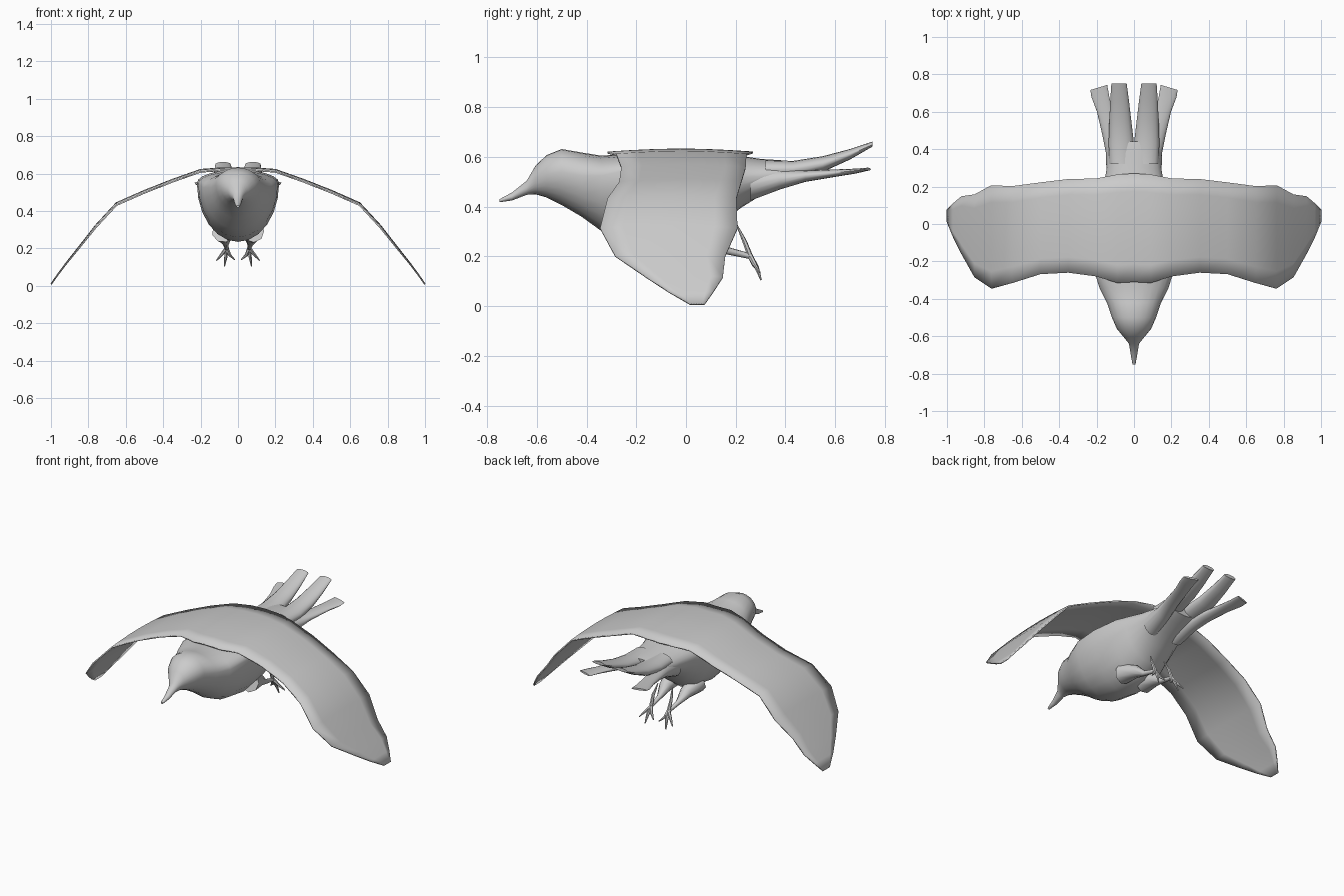
import bpy, bmesh
from math import cos, sin, pi
from mathutils import Vector

if "Cube" in bpy.data.objects:
    bpy.data.objects.remove(bpy.data.objects["Cube"])


def finish(bm, name, angle=0.9):
    bmesh.ops.recalc_face_normals(bm, faces=bm.faces)
    me = bpy.data.meshes.new(name)
    bm.to_mesh(me)
    bm.free()
    ob = bpy.data.objects.new(name, me)
    bpy.context.collection.objects.link(ob)
    bpy.ops.object.select_all(action='DESELECT')
    ob.select_set(True)
    bpy.context.view_layer.objects.active = ob
    bpy.ops.object.shade_smooth_by_angle(angle=angle)
    return ob


def loft(bm, rings):
    loops = [[bm.verts.new(p) for p in r] for r in rings]
    n = len(loops[0])
    for a, b in zip(loops, loops[1:]):
        for i in range(n):
            j = (i + 1) % n
            bm.faces.new((a[i], a[j], b[j], b[i]))
    bm.faces.new(loops[0])
    bm.faces.new(loops[-1][::-1])


def egg(x, y, w, top, mid, bot, n=24):
    # cross-section whose widest line sits at height mid
    out = []
    for i in range(n):
        a = 2 * pi * i / n
        s = sin(a)
        out.append((x + w * cos(a), y, mid + s * ((top - mid) if s > 0 else (mid - bot))))
    return out


def tube(bm, pts, radii, n=8):
    pts = [Vector(p) for p in pts]
    rings = []
    for i, p in enumerate(pts):
        d = (pts[min(i + 1, len(pts) - 1)] - pts[max(i - 1, 0)]).normalized()
        u = d.cross(Vector((0.3, 0.9, 0.2))).normalized()
        v = d.cross(u)
        rings.append([p + radii[i] * (u * cos(2 * pi * k / n) + v * sin(2 * pi * k / n)) for k in range(n)])
    loft(bm, rings)


# body with head and beak: y, half width, top, middle, bottom
body = [(-.75, .008, .43, .424, .418), (-.70, .017, .457, .44, .425),
        (-.64, .027, .505, .477, .448), (-.605, .055, .565, .51, .45),
        (-.56, .092, .608, .53, .437), (-.5, .118, .632, .54, .407),
        (-.42, .145, .618, .525, .36), (-.34, .185, .605, .525, .302),
        (-.25, .213, .612, .545, .26), (-.1, .22, .62, .55, .235),
        (.05, .205, .62, .545, .258), (.14, .18, .615, .53, .325),
        (.22, .158, .605, .52, .395), (.3, .146, .592, .52, .445),
        (.38, .136, .587, .53, .48), (.44, .11, .578, .55, .505)]
bm = bmesh.new()
loft(bm, [egg(0, *r) for r in body])
finish(bm, "body")

# wings: one thin sheet drooping to both tips: x, front y, rear y, z
half = [(0, -.31, .27, .624), (.09, -.315, .265, .623), (.2, -.28, .243, .615),
        (.35, -.26, .24, .562), (.5, -.268, .222, .503), (.65, -.315, .202, .437),
        (.76, -.345, .207, .318), (.85, -.285, .158, .205), (.92, -.16, .148, .118),
        (.965, -.07, .11, .058), (1.0, .015, .075, .008)]
span = [(-x, a, b, z) for x, a, b, z in half[:0:-1]] + half
bm = bmesh.new()
rows = []
for x, a, b, z in span:
    rows.append([bm.verts.new((x, a + (b - a) * k / 6, z + .012 * (sin(pi * k / 6) - .5) * min(1, (1 - abs(x)) * 4)))
                 for k in range(7)])
for p, q in zip(rows, rows[1:]):
    for k in range(6):
        bm.faces.new((p[k], q[k], q[k + 1], p[k + 1]))
wings = finish(bm, "wings")
mod = wings.modifiers.new("thickness", 'SOLIDIFY')
mod.thickness = .008
mod.offset = 0

# tail feathers: x, y, half width, top, middle, bottom
inner = [(.065, .32, .066, .588, .55, .49), (.068, .43, .068, .584, .55, .51),
         (.073, .55, .059, .603, .57, .54), (.077, .66, .05, .632, .61, .59),
         (.08, .75, .041, .662, .65, .642)]
outer = [(.085, .26, .062, .56, .49, .425), (.10, .38, .05, .55, .51, .47),
         (.125, .48, .045, .545, .525, .50), (.155, .6, .043, .55, .537, .52),
         (.18, .68, .048, .553, .545, .533), (.188, .73, .045, .557, .551, .545)]
for s, side in ((1, "right"), (-1, "left")):
    for name, rings in (("inner", inner), ("outer", outer)):
        bm = bmesh.new()
        loft(bm, [egg(s * r[0], *r[1:], n=16) for r in rings])
        if name == "outer":
            # outer feathers are cut back at their far corner
            for v in bm.verts:
                if v.co.y > .72:
                    v.co.y -= (abs(v.co.x) - .188) * .3
        finish(bm, f"tail_feather_{name}_{side}")

    # leg, thigh and four clawed toes
    bm = bmesh.new()
    tube(bm, [(s * .08, .0, .29), (s * .072, .1, .262), (s * .065, .17, .222), (s * .06, .262, .2)],
         [.06, .038, .015, .011])
    ankle = (s * .06, .258, .202)
    toes = [((.045, .275, .165), (.018, .295, .14)), ((.065, .285, .155), (.072, .302, .105)),
            ((.085, .275, .17), (.115, .297, .135)), ((.062, .235, .262), (.05, .205, .325))]
    for a, b in toes:
        tube(bm, [ankle, (s * a[0], a[1], a[2]), (s * b[0], b[1], b[2])], [.011, .009, .003], 6)
    finish(bm, "leg_" + side)
